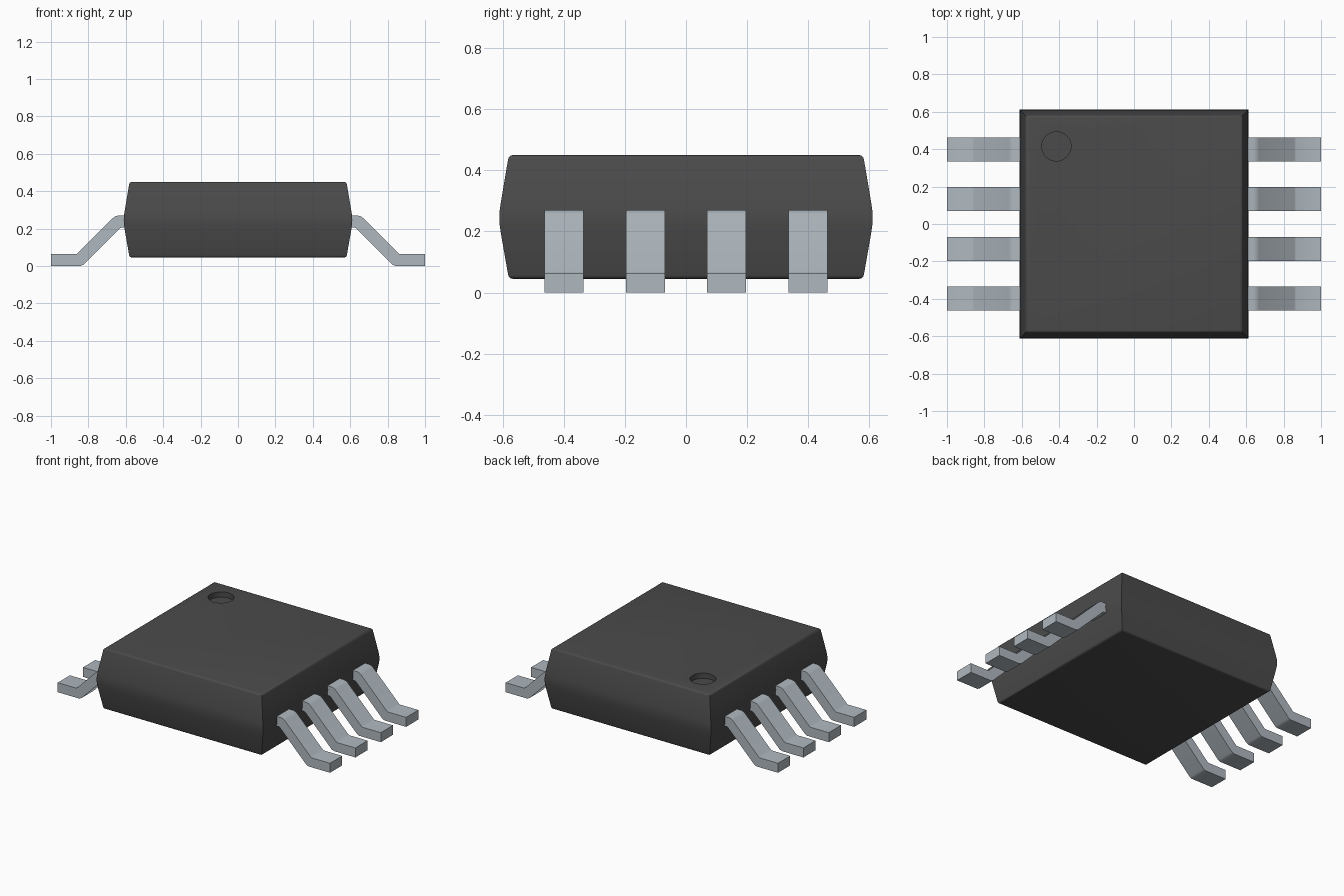
import bpy, bmesh, math

cube = bpy.data.objects.get("Cube")
if cube:
    bpy.data.objects.remove(cube, do_unlink=True)


def material(name, rgb, metallic=0.0, rough=0.6):
    mat = bpy.data.materials.new(name)
    mat.use_nodes = True
    mat.diffuse_color = (*rgb, 1)
    bsdf = mat.node_tree.nodes["Principled BSDF"]
    bsdf.inputs["Base Color"].default_value = (*rgb, 1)
    bsdf.inputs["Metallic"].default_value = metallic
    bsdf.inputs["Roughness"].default_value = rough
    return mat


def finish(bm, name, mat):
    bmesh.ops.recalc_face_normals(bm, faces=bm.faces)
    mesh = bpy.data.meshes.new(name)
    bm.to_mesh(mesh)
    bm.free()
    mesh.materials.append(mat)
    obj = bpy.data.objects.new(name, mesh)
    bpy.context.collection.objects.link(obj)
    return obj


def smooth(obj, degrees):
    bpy.ops.object.select_all(action='DESELECT')
    obj.select_set(True)
    bpy.context.view_layer.objects.active = obj
    bpy.ops.object.shade_smooth_by_angle(angle=math.radians(degrees))


plastic = material("dark grey plastic", (0.07, 0.07, 0.07))
metal = material("silver metal", (0.43, 0.48, 0.52))

# Moulded body: square rings stacked along a softly rounded side profile
profile = [(0.566, 0.045), (0.573, 0.0465), (0.579, 0.051), (0.582, 0.058),
           (0.606, 0.195), (0.6095, 0.22), (0.611, 0.245), (0.6095, 0.27),
           (0.606, 0.295), (0.582, 0.437), (0.579, 0.444), (0.573, 0.4485), (0.566, 0.45)]
bm = bmesh.new()
rings = [[bm.verts.new((sx * r, sy * r, z)) for sx, sy in ((-1, -1), (1, -1), (1, 1), (-1, 1))]
         for r, z in profile]
for low, high in zip(rings, rings[1:]):
    for i in range(4):
        j = (i + 1) % 4
        bm.faces.new((low[i], low[j], high[j], high[i]))
bm.faces.new(rings[0])
bm.faces.new(rings[-1])
body = finish(bm, "body", plastic)

# Pin one dimple, cut into the top
bm = bmesh.new()
bmesh.ops.create_cone(bm, cap_ends=True, segments=48, radius1=0.078, radius2=0.078, depth=0.1)
bmesh.ops.translate(bm, verts=bm.verts, vec=(-0.415, 0.415, 0.465))
cutter = finish(bm, "dimple_cutter", plastic)
cutter.hide_render = True
cut = body.modifiers.new("dimple", 'BOOLEAN')
cut.operation = 'DIFFERENCE'
cut.solver = 'EXACT'
cut.object = cutter
bpy.context.view_layer.objects.active = body
bpy.ops.object.modifier_apply(modifier=cut.name)
bpy.data.objects.remove(cutter, do_unlink=True)
smooth(body, 30)

# Gull-wing leads: one bent side outline extruded across the lead width
outline = [(0.56, 0.205), (0.625, 0.205), (0.633, 0.2), (0.826, 0.007), (0.842, 0.0),
           (1.0, 0.0), (1.0, 0.063), (0.866, 0.063), (0.858, 0.067),
           (0.668, 0.257), (0.656, 0.266), (0.64, 0.27), (0.56, 0.27)]
half_width = 0.064
for side, label in ((1, "left"), (-1, "right")):
    for n in range(4):
        y = (n - 1.5) * 0.266
        bm = bmesh.new()
        near = bm.faces.new([bm.verts.new((side * x, y - half_width, z)) for x, z in outline])
        grown = bmesh.ops.extrude_face_region(bm, geom=[near], use_keep_orig=True)
        moved = [v for v in grown["geom"] if isinstance(v, bmesh.types.BMVert)]
        bmesh.ops.translate(bm, verts=moved, vec=(0, 2 * half_width, 0))
        lead = finish(bm, f"lead_{label}_{n + 1}", metal)
        smooth(lead, 40)
